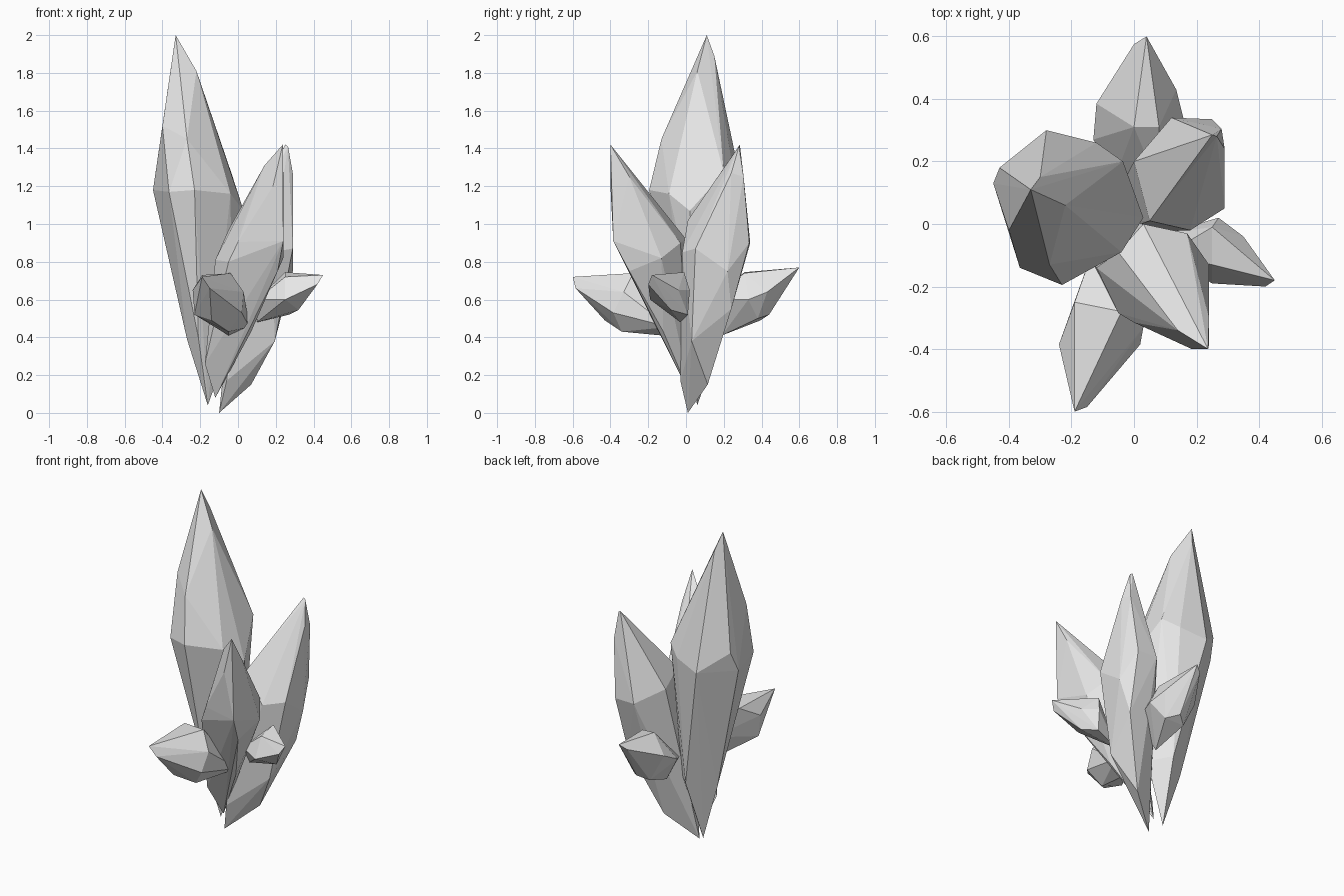
import bpy, bmesh

stone = bpy.data.materials.new("pale_grey_crystal")
stone.diffuse_color = (0.8, 0.8, 0.8, 1)


def crystal(name, tip, crown, girdle, root):
    """Faceted shard: the convex skin around a tip, crown, girdle and root."""
    bm = bmesh.new()
    for p in [tip] + crown + girdle + root:
        bm.verts.new(p)
    res = bmesh.ops.convex_hull(bm, input=bm.verts[:])
    loose = [v for v in set(res["geom_interior"] + res["geom_unused"])
             if isinstance(v, bmesh.types.BMVert)]
    bmesh.ops.delete(bm, geom=loose, context="VERTS")
    bmesh.ops.recalc_face_normals(bm, faces=bm.faces[:])
    mesh = bpy.data.meshes.new(name)
    bm.to_mesh(mesh)
    bm.free()
    mesh.materials.append(stone)
    bpy.context.collection.objects.link(bpy.data.objects.new(name, mesh))


# Tallest shard, leaning left
crystal("tall_crystal", (-.33, .11, 2.0),
        [(-.22, .06, 1.81), (-.30, .15, 1.89), (-.40, -.02, 1.52), (-.27, -.13, 1.45)],
        [(-.45, .13, 1.18), (-.43, .18, 1.3), (-.28, .30, 1.18), (-.12, .26, 1.22),
         (-.035, .20, 1.27), (.03, .02, 1.07), (-.04, -.09, 1.16), (-.23, -.195, 1.18),
         (-.365, -.14, 1.17)],
        [(-.27, .08, .39), (-.21, -.03, .4), (-.03, .08, .4), (-.13, .19, .42),
         (-.16, .06, .04)])

# Two medium shards, leaning right
crystal("front_medium_crystal", (.237, -.40, 1.42),
        [(.14, -.34, 1.31), (.24, -.30, 1.25), (.185, -.40, 1.2)],
        [(.24, -.385, .91), (.0, -.315, .905), (-.05, -.285, .8), (.24, -.13, .82),
         (.17, -.03, .9), (.03, 0, .92), (-.05, -.09, .97), (-.12, -.14, .81)],
        [(.21, -.30, .75), (.07, -.12, .43), (-.175, -.05, .26), (-.12, .03, .08)])

crystal("back_medium_crystal", (.25, .285, 1.42),
        [(.265, .28, 1.41), (.29, .24, 1.27), (.28, .305, 1.25)],
        [(.12, .34, .90), (.25, .335, .9), (.29, .22, .75), (.29, .05, .87), (.18, -.02, .85),
         (.05, .01, 1.02), (0, .20, .97)],
        [(.23, .24, .55), (.195, .03, .38), (.07, .115, .15), (-.06, -.03, .17),
         (-.10, .01, 0)])

# Three short side shards
crystal("front_small_crystal", (-.19, -.60, .72),
        [(-.15, -.585, .66)],
        [(-.24, -.385, .65), (-.23, -.38, .52), (-.14, -.43, .49), (-.05, -.34, .43),
         (.02, -.385, .53), (.03, -.33, .64), (-.04, -.28, .74), (-.19, -.25, .73)],
        [(.06, -.09, .455), (-.05, -.13, .41), (-.13, -.08, .6)])

crystal("right_small_crystal", (.45, -.18, .73),
        [(.42, -.20, .68)],
        [(.35, -.04, .65), (.27, .02, .65), (.25, -.01, .745), (.25, -.19, .6),
         (.25, -.13, .72), (.32, -.08, .545), (.27, .01, .52)],
        [(.10, -.03, .48), (.1, -.1, .6)])

crystal("back_small_crystal", (.04, .60, .77),
        [(0, .575, .74)],
        [(-.12, .385, .66), (-.13, .27, .6), (.135, .43, .64), (.16, .33, .6),
         (0, .31, .745), (.08, .31, .74), (.03, .44, .52), (-.03, .395, .49), (.09, .38, .5)],
        [(0, .19, .41), (-.06, .15, .55), (.08, .12, .6)])
